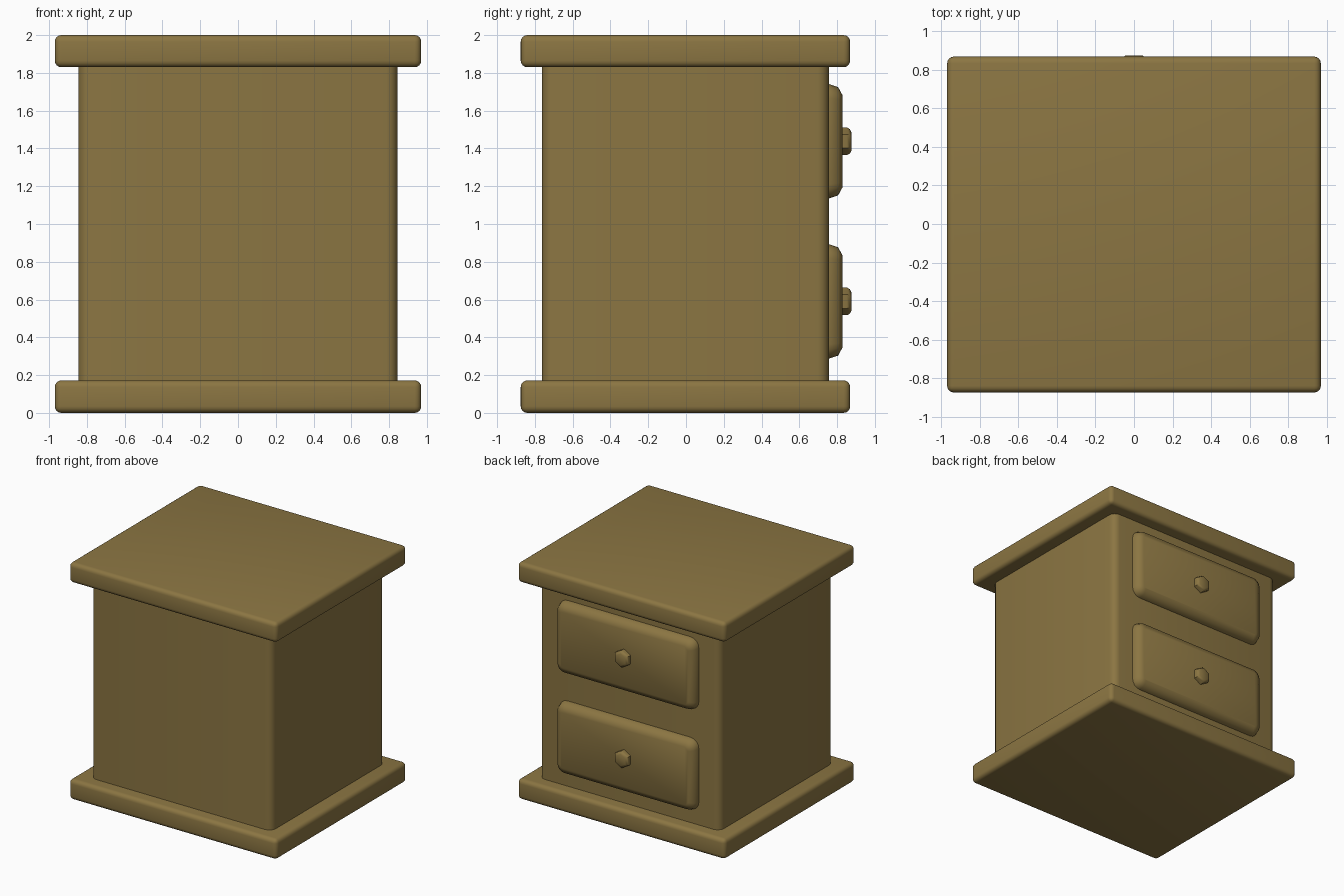
import bpy, bmesh, math
from mathutils import Vector

if "Cube" in bpy.data.objects:
    bpy.data.objects.remove(bpy.data.objects["Cube"])

wood = bpy.data.materials.new("brown_wood")
wood.diffuse_color = (0.26, 0.18, 0.055, 1)
wood.use_nodes = True
wood.node_tree.nodes["Principled BSDF"].inputs["Base Color"].default_value = wood.diffuse_color


def finish(name, bm, angle=math.radians(50)):
    bmesh.ops.recalc_face_normals(bm, faces=bm.faces)
    me = bpy.data.meshes.new(name)
    bm.to_mesh(me)
    bm.free()
    me.materials.append(wood)
    ob = bpy.data.objects.new(name, me)
    bpy.context.collection.objects.link(ob)
    bpy.ops.object.select_all(action='DESELECT')
    ob.select_set(True)
    bpy.context.view_layer.objects.active = ob
    bpy.ops.object.shade_smooth_by_angle(angle=angle)
    return ob


def box(name, lo, hi, radius, vertical_only=False):
    """Box with rounded edges, or with only its upright edges rounded."""
    bm = bmesh.new()
    bmesh.ops.create_cube(bm, size=1)
    for v in bm.verts:
        v.co = Vector([lo[i] + (hi[i] - lo[i]) * (v.co[i] + 0.5) for i in range(3)])
    edges = [e for e in bm.edges if not vertical_only
             or abs(e.verts[0].co.z - e.verts[1].co.z) > 0.1]
    bmesh.ops.bevel(bm, geom=edges, offset=radius, segments=4, profile=0.5,
                    affect='EDGES')
    return finish(name, bm)


def loft(name, rings):
    """Skin equal-length rings of points and cap both ends."""
    bm = bmesh.new()
    loops = [[bm.verts.new(p) for p in ring] for ring in rings]
    n = len(loops[0])
    for a, b in zip(loops, loops[1:]):
        for i in range(n):
            bm.faces.new((a[i], a[(i + 1) % n], b[(i + 1) % n], b[i]))
    bm.faces.new(loops[0])
    bm.faces.new(loops[-1])
    return finish(name, bm)


def rounded_rect(y, zc, w, h, r, seg=4):
    pts = []
    for k, (sx, sz) in enumerate([(1, 1), (-1, 1), (-1, -1), (1, -1)]):
        for i in range(seg + 1):
            a = math.pi / 2 * (k + i / seg)
            pts.append((sx * (w - r) + r * math.cos(a), y,
                        zc + sz * (h - r) + r * math.sin(a)))
    return pts


def hexagon(y, zc, r):
    return [(r * math.sin(i * math.pi / 3), y, zc + r * math.cos(i * math.pi / 3))
            for i in range(6)]


# Carcass with top and base slabs
box("body", (-0.845, -0.762, 0.15), (0.845, 0.757, 1.85), 0.06, vertical_only=True)
box("base_slab", (-0.97, -0.875, 0.0), (0.97, 0.869, 0.172), 0.035)
box("top_slab", (-0.97, -0.875, 1.83), (0.97, 0.869, 2.0), 0.035)

# Two drawers with softened fronts and six-sided knobs, on the +y side
for tag, z in (("lower", 0.59), ("upper", 1.438)):
    loft(tag + "_drawer", [rounded_rect(0.74, z, 0.65, 0.302, 0.075),
                           rounded_rect(0.758, z, 0.65, 0.302, 0.075),
                           rounded_rect(0.805, z, 0.637, 0.287, 0.065),
                           rounded_rect(0.828, z, 0.595, 0.245, 0.03)])
    loft(tag + "_knob", [hexagon(0.82, z, 0.073), hexagon(0.853, z, 0.073),
                         hexagon(0.868, z, 0.064), hexagon(0.875, z, 0.05)])
